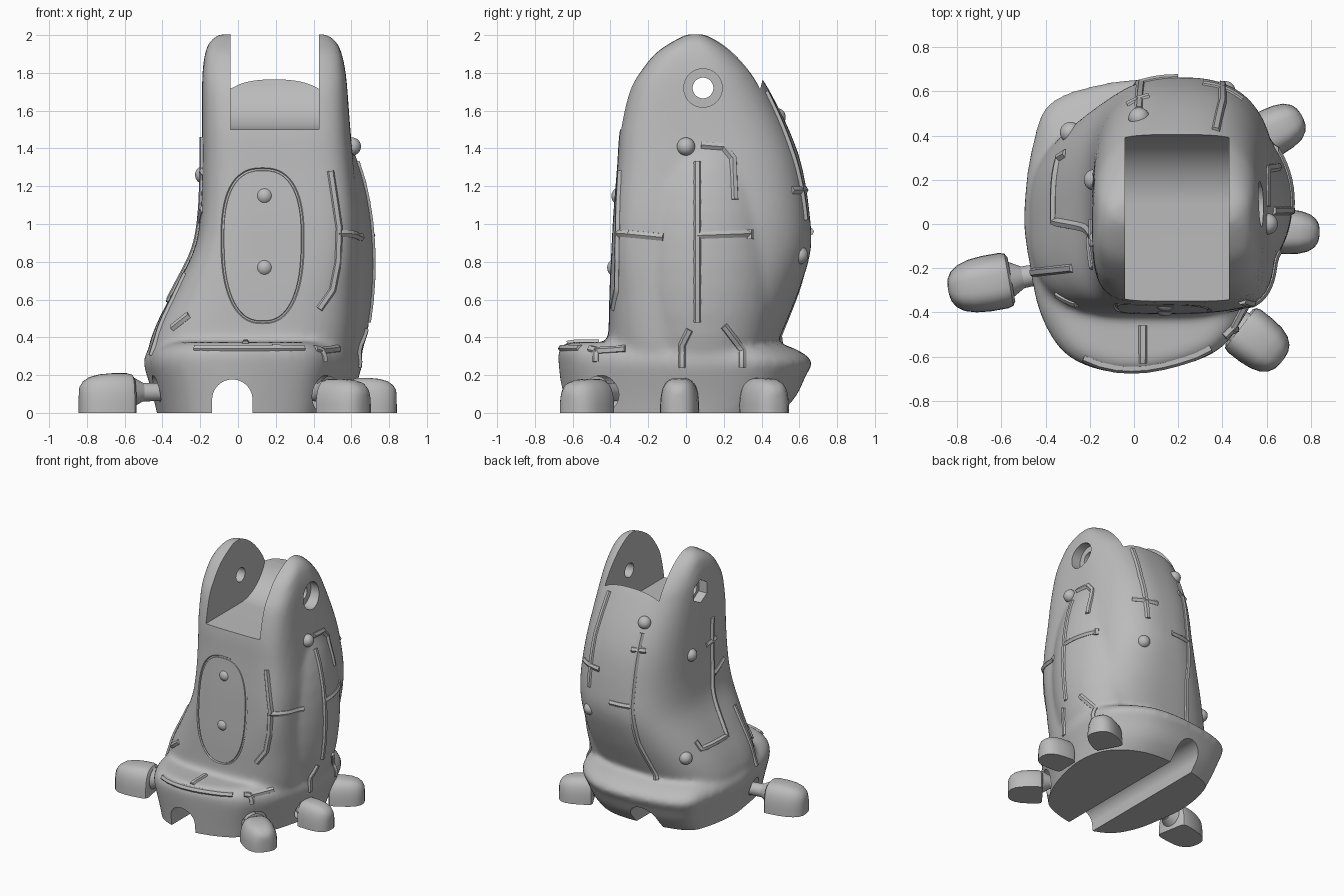
import bpy, bmesh, math
from math import cos, sin, pi, radians
from mathutils import Vector, Matrix
from mathutils.bvhtree import BVHTree

cube = bpy.data.objects.get("Cube")
if cube:
    bpy.data.objects.remove(cube, do_unlink=True)

grey = bpy.data.materials.new("plain grey")
grey.use_nodes = True
GREY = (0.5, 0.5, 0.5, 1)
grey.diffuse_color = GREY
for node in grey.node_tree.nodes:
    if node.type == 'BSDF_PRINCIPLED':
        node.inputs["Base Color"].default_value = GREY


def select(*objs):
    bpy.ops.object.select_all(action='DESELECT')
    for o in objs:
        o.select_set(True)
    bpy.context.view_layer.objects.active = objs[0]


def smooth(o):
    select(o)
    bpy.ops.object.shade_smooth_by_angle(angle=radians(35))


def finish(name, bm):
    bmesh.ops.recalc_face_normals(bm, faces=bm.faces[:])
    me = bpy.data.meshes.new(name)
    bm.to_mesh(me)
    bm.free()
    me.materials.append(grey)
    o = bpy.data.objects.new(name, me)
    bpy.context.collection.objects.link(o)
    return o


def loft(name, rings):
    """Skin a stack of closed rings and cap both ends."""
    bm = bmesh.new()
    vs = [[bm.verts.new(p) for p in r] for r in rings]
    n = len(vs[0])
    for a, b in zip(vs, vs[1:]):
        for i in range(n):
            j = (i + 1) % n
            bm.faces.new((a[i], a[j], b[j], b[i]))
    bm.faces.new(vs[0][::-1])
    bm.faces.new(vs[-1])
    return finish(name, bm)


def ball(name, loc, r, scale=(1, 1, 1)):
    bm = bmesh.new()
    m = Matrix.Translation(loc) @ Matrix.Diagonal((*scale, 1))
    bmesh.ops.create_uvsphere(bm, u_segments=32, v_segments=18, radius=r, matrix=m)
    return finish(name, bm)


def rod(name, a, b, r1, r2, sides=32):
    a, b = Vector(a), Vector(b)
    bm = bmesh.new()
    m = Matrix.Translation((a + b) / 2) @ (b - a).to_track_quat('Z', 'Y').to_matrix().to_4x4()
    bmesh.ops.create_cone(bm, cap_ends=True, segments=sides, radius1=r1, radius2=r2,
                          depth=(b - a).length, matrix=m)
    return finish(name, bm)


def power(v, p):
    return math.copysign(abs(v) ** (2 / p), v)


def spline(rows, steps, closed=False):
    """Catmull-Rom through rows of numbers."""
    n, out = len(rows), []
    get = (lambda i: rows[i % n]) if closed else (lambda i: rows[max(0, min(n - 1, i))])
    for i in range(n if closed else n - 1):
        for s in range(steps):
            t = s / steps
            out.append([0.5 * (2 * b + (c - a) * t + (2 * a - 5 * b + 4 * c - d) * t * t
                               + (3 * b - a - 3 * c + d) * t ** 3)
                        for a, b, c, d in zip(get(i - 1), get(i), get(i + 1), get(i + 2))])
    return out if closed else out + [list(rows[-1])]


# Shin: z, left, right, front, back, squareness of the front
shin_rows = [(0.05, -0.38, 0.52, -0.42, 0.40, 3), (0.3, -0.47, 0.61, -0.42, 0.46, 3),
             (0.45, -0.44, 0.63, -0.41, 0.52, 3.5), (0.65, -0.34, 0.64, -0.405, 0.6, 4),
             (0.86, -0.235, 0.64, -0.395, 0.66, 5), (1.05, -0.2, 0.64, -0.385, 0.655, 5),
             (1.3, -0.19, 0.615, -0.365, 0.615, 5), (1.5, -0.19, 0.595, -0.35, 0.545, 5),
             (1.7, -0.19, 0.58, -0.305, 0.445, 5), (1.8, -0.188, 0.57, -0.25, 0.38, 5),
             (1.9, -0.175, 0.55, -0.17, 0.285, 5), (1.965, -0.15, 0.52, -0.08, 0.195, 4),
             (2.005, -0.1, 0.47, 0.0, 0.11, 4)]
rings = []
for z, x0, x1, y0, y1, p in spline(shin_rows, 4):
    ring = []
    for k in range(72):
        a = 2 * pi * k / 72
        q = p if sin(a) < 0 else 2.6
        ring.append(((x0 + x1) / 2 + (x1 - x0) / 2 * power(cos(a), q),
                     (y0 + y1) / 2 + (y1 - y0) / 2 * power(sin(a), q), z))
    rings.append(ring)
shin = loft("shin_and_foot", rings)

# Foot: plan outline scaled through the height
plan = spline([(-0.5, 0.05), (-0.46, 0.35), (-0.36, 0.55), (0, 0.64), (0.35, 0.62), (0.6, 0.42),
               (0.66, 0.1), (0.6, -0.2), (0.5, -0.42), (0.35, -0.59), (0, -0.675),
               (-0.28, -0.61), (-0.42, -0.42), (-0.48, -0.15)], 5, True)
foot_rows = [(-0.05, 0.86, 0.95, 0.7), (0.08, 0.91, 0.97, 0.89), (0.2, 0.97, 0.99, 0.98),
             (0.27, 1, 1, 1.03), (0.33, 0.96, 1, 0.92), (0.375, 0.84, 0.94, 0.74)]
foot = loft("foot", [[(0.08 + (x - 0.08) * sx, y * (sf if y < 0 else sb), z) for x, y in plan]
                     for z, sx, sf, sb in spline(foot_rows, 3)])
bulge = ball("side_bulge", (0.42, 0.1, 0.79), 1, (0.3, 0.38, 0.78))

# Blend the three masses into one smooth casting
select(shin, foot, bulge)
bpy.ops.object.join()
mod = shin.modifiers.new("blend", 'REMESH')
mod.mode = 'VOXEL'
mod.voxel_size = 0.02
mod2 = shin.modifiers.new("soften", 'SMOOTH')
mod2.iterations = 10
for m in ("blend", "soften"):
    bpy.ops.object.modifier_apply(modifier=m)
me = shin.data
skin = BVHTree.FromPolygons([v.co.copy() for v in me.vertices], [p.vertices[:] for p in me.polygons])

# Each side maps its two drawing coordinates to a ray towards the casting
SIDES = {"front": (lambda u, v: (u, -3, v), (0, 1, 0)), "back": (lambda u, v: (u, 3, v), (0, -1, 0)),
         "left": (lambda u, v: (3, u, v), (-1, 0, 0)), "right": (lambda u, v: (-3, u, v), (1, 0, 0)),
         "top": (lambda u, v: (u, v, 3), (0, 0, -1))}


def on_skin(side, u, v, sink=0.0):
    origin, d = SIDES[side]
    hit, normal, _, _ = skin.ray_cast(Vector(origin(u, v)), Vector(d))
    return hit and hit - normal * sink


def tube(name, pts, r, closed=False):
    cu = bpy.data.curves.new(name, 'CURVE')
    cu.dimensions = '3D'
    cu.bevel_depth, cu.bevel_resolution, cu.use_fill_caps = r, 1, True
    sp = cu.splines.new('POLY')
    sp.points.add(len(pts) - 1)
    for q, p in zip(sp.points, pts):
        q.co = (*p, 1)
    sp.use_cyclic_u = closed
    o = bpy.data.objects.new(name, cu)
    bpy.context.collection.objects.link(o)
    select(o)
    bpy.ops.object.convert(target='MESH')
    o = bpy.context.object
    o.data.materials.clear()
    o.data.materials.append(grey)
    return o


def rib(name, side, path):
    pts = []
    for a, b in zip(path, path[1:]):
        pts += [on_skin(side, *Vector(a).lerp(Vector(b), s / 8), 0.006) for s in range(8)]
    pts.append(on_skin(side, *path[-1], 0.006))
    pts = [p for p in pts if p]
    if len(pts) > 1:
        smooth(tube(name, pts, 0.022))


def volume(mesh):
    bm = bmesh.new()
    bm.from_mesh(mesh)
    v = bm.calc_volume()
    bm.free()
    return v


def cut(target, cutter):
    """Subtract the cutter, keeping the first solver result that is sound."""
    before = volume(target.data)
    for solver in ('EXACT', 'MANIFOLD', 'FLOAT'):
        backup = target.data.copy()
        select(target)
        m = target.modifiers.new("cut", 'BOOLEAN')
        m.operation, m.solver, m.object = 'DIFFERENCE', solver, cutter
        bpy.ops.object.modifier_apply(modifier=m.name)
        if 0.8 * before < volume(target.data) < before:
            break
        target.data = backup
    bpy.data.objects.remove(cutter, do_unlink=True)


# Sole, clevis slot, pin hole, bolt recesses and underside channel
sole = [(-2, -2), (2, -2), (2, 2), (-2, 2)]
cut(shin, loft("cut_sole", [[(u, v, z) for u, v in sole] for z in (-0.5, 0)]))
arc = [(0.09 + 0.32 * sin(k * pi / 32), 1.82 - 0.32 * cos(k * pi / 32)) for k in range(17)]
slot = [(-1, 1.5)] + arc + [(0.41, 2.5), (-1, 2.5)]
cut(shin, loft("cut_slot", [[(x, u, v) for u, v in slot] for x in (-0.04, 0.43)]))
arch = [(-0.03 + 0.107 * cos(k * pi / 20), 0.07 + 0.107 * sin(k * pi / 20)) for k in range(21)]
arch = [(0.077, -0.3)] + arch + [(-0.137, -0.3)]
cut(shin, loft("cut_channel", [[(u, y, v) for u, v in arch] for y in (-1, 1)]))
cut(shin, rod("cut_pin", (-1, 0.09, 1.72), (1, 0.09, 1.72), 0.055, 0.055))
cut(shin, rod("cut_bolt_head", (0.5, 0.09, 1.72), (1, 0.09, 1.72), 0.102, 0.102))
cut(shin, rod("cut_nut", (-1, 0.09, 1.72), (-0.12, 0.09, 1.72), 0.09, 0.09, 6))

# Toes: inner point, heading in degrees, height, length, half width
toes = {"side_toe": (-0.555, -0.25, 190, 0.21, 0.29, 0.127),
        "front_toe": (0.475, -0.465, -38, 0.18, 0.25, 0.122),
        "left_toe": (0.6, -0.03, -3, 0.185, 0.24, 0.102),
        "back_toe": (0.54, 0.37, 28, 0.185, 0.25, 0.11)}
for name, (x, y, deg, h, length, half) in toes.items():
    d = Vector((cos(radians(deg)), sin(radians(deg)), 0))
    side = Vector((-d.y, d.x, 0))
    base = Vector((x, y, 0))
    rings = []
    for t, w in ((0, 0.8), (0.04, 0.94), (0.12, 1), (0.4, 1), (0.62, 0.95), (0.8, 0.83),
                 (0.92, 0.63), (0.98, 0.4), (1, 0.15)):
        rings.append([base + d * t * length + side * half * w * power(cos(pi * k / 24), 3)
                      + Vector((0, 0, h * (0.45 + 0.55 * w) * abs(sin(pi * k / 24)) ** (2 / 3)))
                      for k in range(25)])
    smooth(loft(name, rings))
    up = Vector((0, 0, 0.11))
    smooth(rod(name + "_neck", base + up - d * 0.22, base + up - d * 0.03, 0.045, 0.05))
    smooth(rod(name + "_collar", base + up - d * 0.06, base + up + d * 0.01, 0.045, 0.085))
    cut(shin, ball("cut_socket", base + up - d * 0.06, 0.1))

# Oval panel line on the front, a little narrower at the bottom
oval = [on_skin("front", 0.13 + (0.212 + 0.012 * sin(a)) * power(cos(a), 2.5),
                0.885 + 0.405 * power(sin(a), 2.5))
        for a in [2 * pi * k / 64 for k in range(64)]]
cut(shin, tube("cut_panel_line", oval, 0.009, True))
smooth(shin)

# Raised ribs
ribs = {
    "left": [[(0.06, 1.33), (0.06, 0.48)], [(0.06, 0.94), (0.34, 0.95)], [(0.34, 0.97), (0.34, 0.92)],
             [(0.08, 1.42), (0.2, 1.41), (0.25, 1.35), (0.26, 1.13)],
             [(0.02, 0.44), (-0.02, 0.36), (-0.02, 0.24)], [(0.2, 0.46), (0.3, 0.33), (0.3, 0.24)],
             [(-0.33, 0.95), (-0.12, 0.93)], [(-0.48, 0.27), (-0.48, 0.33), (-0.32, 0.34)]],
    "front": [[(0.49, 1.28), (0.535, 0.98), (0.53, 0.8), (0.5, 0.65), (0.43, 0.55)],
              [(0.53, 0.95), (0.6, 0.95)], [(-0.35, 0.45), (-0.26, 0.52)], [(-0.23, 0.345), (0.35, 0.345)]],
    "right": [[(-0.06, 1.46), (-0.05, 1.08), (-0.02, 0.9), (0.01, 0.6), (0.3, 0.6), (0.32, 0.66)],
              [(-0.1, 1.28), (0.02, 1.27)], [(-0.06, 1.02), (-0.2, 1.08)]],
    "back": [[(0.37, 1.7), (0.4, 1.4), (0.4, 1.02)], [(0.31, 1.18), (0.49, 1.18)],
             [(0.02, 1.5), (0.03, 0.97), (0.0, 0.67), (-0.09, 0.37)], [(0.03, 0.96), (0.2, 0.96)],
             [(-0.03, 1.38), (0.07, 1.38)]],
    "top": [[(0.04, -0.46), (0.04, -0.63)], [(-0.46, -0.22), (-0.28, -0.2)], [(0.41, -0.51), (0.45, -0.47)]],
}
for side, paths in ribs.items():
    for i, path in enumerate(paths):
        rib(f"{side}_rib_{i + 1}", side, path)

# Round studs: position and how far each is sunk
studs = {"front": [(0.14, 1.15, 0.03), (0.14, 0.77, 0.03)], "left": [(0, 1.41, 0)],
         "right": [(0.2, 1.26, 0.01), (0.42, 0.56, 0.01)], "back": [(0.02, 1.57, 0.01), (0.42, 0.83, 0.02)]}
for side, spots in studs.items():
    for i, spot in enumerate(spots):
        p = on_skin(side, *spot)
        if p:
            smooth(ball(f"{side}_stud_{i + 1}", p, 0.048))
